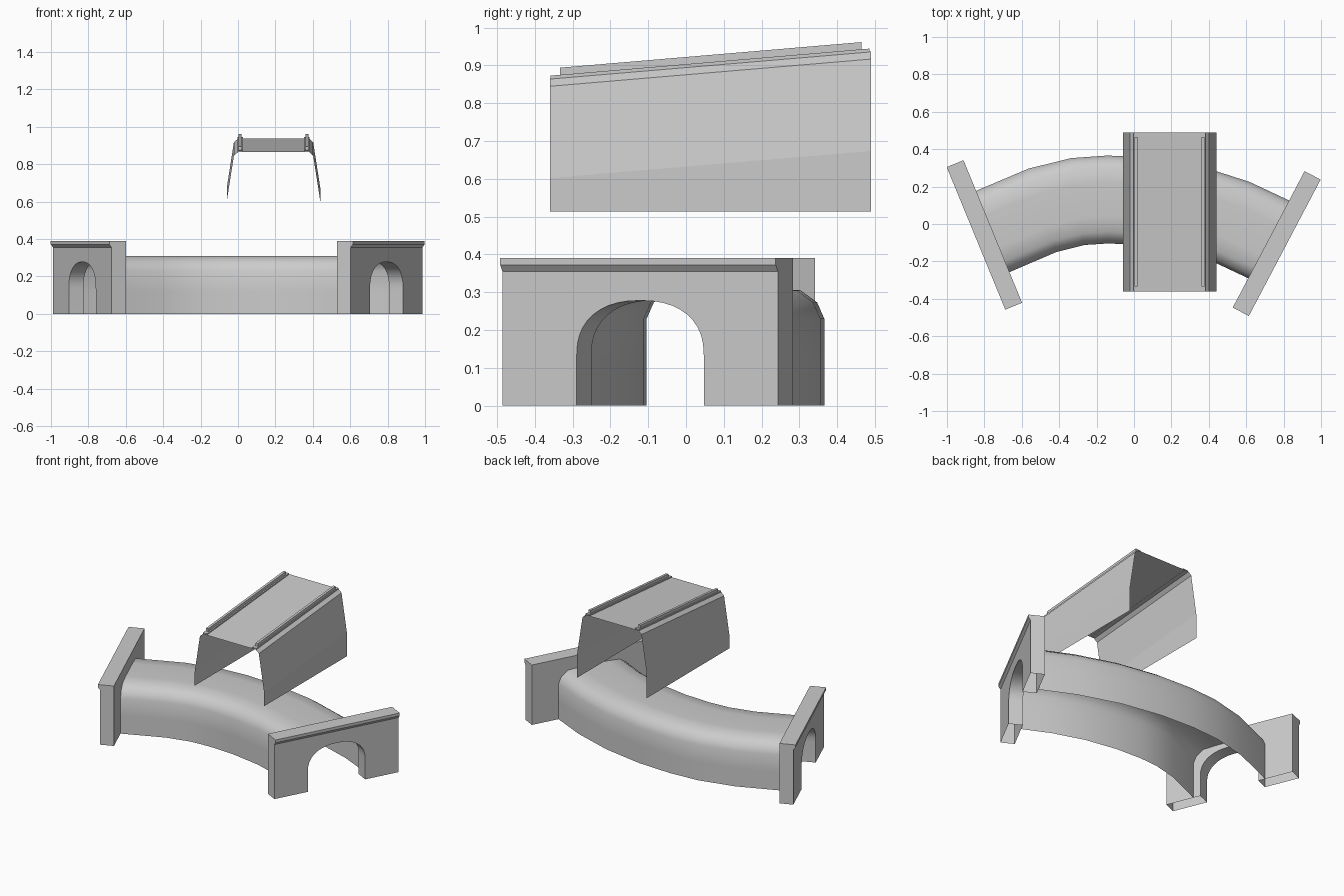
import bpy
import math
from mathutils import Vector

if "Cube" in bpy.data.objects:
    bpy.data.objects.remove(bpy.data.objects["Cube"])


def make(name, verts, faces, angle=None, flip=False):
    me = bpy.data.meshes.new(name)
    me.from_pydata([tuple(v) for v in verts], [], [f[::-1] for f in faces] if flip else faces)
    ob = bpy.data.objects.new(name, me)
    bpy.context.collection.objects.link(ob)
    bpy.ops.object.select_all(action='DESELECT')
    bpy.context.view_layer.objects.active = ob
    ob.select_set(True)
    if angle:
        bpy.ops.object.shade_smooth_by_angle(angle=math.radians(angle))
    return ob


def loft(name, rows, angle=None):
    """Open sheet through equally long rows of points."""
    n = len(rows[0])
    faces = [(i * n + j, i * n + j + 1, (i + 1) * n + j + 1, (i + 1) * n + j)
             for i in range(len(rows) - 1) for j in range(n - 1)]
    return make(name, [p for r in rows for p in r], faces, angle, flip=True)


def prism(name, a, b):
    """Closed solid between two matching point loops."""
    n = len(a)
    faces = [tuple(range(n))[::-1], tuple(range(n, 2 * n))]
    faces += [(i, (i + 1) % n, (i + 1) % n + n, i + n) for i in range(n)]
    return make(name, a + b, faces)


# Curved tunnel shell, open underneath
half = [(0.235, 0), (0.235, 0.12), (0.235, 0.23), (0.216, 0.273), (0.172, 0.305), (0.09, 0.31)]
section = [(-x, z) for x, z in half] + half[::-1]
path = [Vector(p) for p in [(-0.755, -0.04), (-0.49, 0.073), (-0.3, 0.12), (-0.14, 0.131),
                            (0.06, 0.122), (0.3, 0.081), (0.53, 0.007), (0.72, -0.082)]]
outward = {'left': Vector((-0.925, -0.38)).normalized(), 'right': Vector((0.885, -0.466)).normalized()}
rows = []
for i, p in enumerate(path):
    if i == 0:
        t = -outward['left']
    elif i == len(path) - 1:
        t = outward['right']
    else:
        t = ((path[i + 1] - p).normalized() + (p - path[i - 1]).normalized()).normalized()
    rows.append([(p.x - t.y * s, p.y + t.x * s, z) for s, z in section])
loft("tunnel_shell", rows, 60)

# Portals: arched hollow wall plus a projecting cornice
W, R, SPRING, RISE, STEPS = 0.412, 0.19, 0.135, 0.143, 20
arch = []
for i in range(STEPS + 1):
    a = math.pi * i / STEPS
    c, s = math.cos(a), math.sin(a)
    arch.append((R * math.copysign(abs(c) ** 0.87, c), SPRING + RISE * s ** 0.87))
outline = [(-W, 0), (-W, 0.355), (W, 0.355), (W, 0), (R, 0)] + arch + [(-R, 0)]
cornice = [(0, 0.355), (0.084, 0.355), (0.097, 0.372), (0.097, 0.39), (0, 0.39)]
for side, base in (('left', path[0]), ('right', path[-1])):
    o = outward[side]

    def place(s, d, z):
        return (base.x + o.x * d - o.y * s, base.y + o.y * d + o.x * s, z)

    n = len(outline)
    verts = [place(s, d, z) for d in (0, 0.084) for s, z in outline]
    faces = [tuple(range(n)), tuple(range(n, 2 * n))[::-1]]
    faces += [(i + n, (i + 1) % n + n, (i + 1) % n, i) for i in range(n) if i not in (1, 3, n - 1)]
    make(side + "_portal", verts, faces, 35)
    prism(side + "_portal_cornice", [place(-W, d, z) for d, z in cornice],
          [place(W, d, z) for d, z in cornice])

# Sloping bridge deck with thin side walls
CX, Y0, Y1 = 0.19, -0.36, 0.49


def rise(y):
    return 0.072 * (y - Y0) / (Y1 - Y0)


wall = [(-0.25, 0.513), (-0.25, 0.602), (-0.212, 0.845), (-0.19, 0.865)]
deck = wall + [(-x, z) for x, z in wall[::-1]]
loft("bridge_deck", [[(CX + x, y, z + (rise(y) if z > 0.55 else 0)) for x, z in deck]
                     for y in (Y1, Y0)])

# Stepped kerbs on both deck edges
for side, k in (('left', -1), ('right', 1)):
    for name, x0, x1, h, ya, yb in (("kerb_base", 0.192, 0.163, 0.009, -0.358, 0.486),
                                    ("kerb_rail", 0.187, 0.171, 0.028, -0.334, 0.465)):
        loop = [(x0, 0), (x1, 0), (x1, h), (x0, h)][::k]
        a, b = [[(CX + k * x, y, 0.864 + rise(y) + z) for x, z in loop] for y in (ya, yb)]
        prism(side + "_" + name, b, a)
